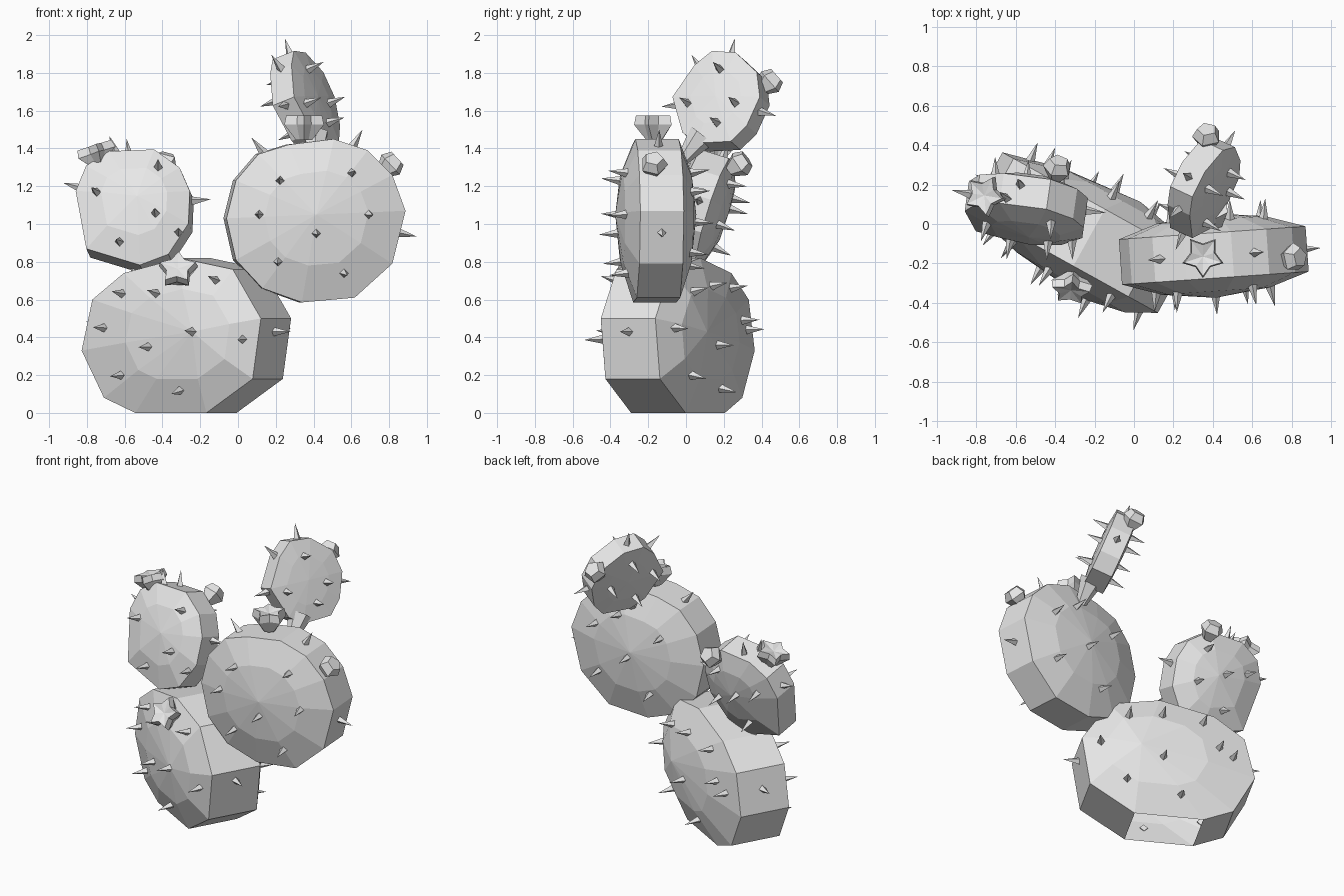
import bpy, bmesh
from math import radians, cos, sin, pi
from mathutils import Vector, Matrix
from mathutils.bvhtree import BVHTree

cube = bpy.data.objects.get("Cube")
if cube:
    bpy.data.objects.remove(cube, do_unlink=True)

grey = bpy.data.materials.new("plain_grey")
grey.use_nodes = True
grey.diffuse_color = (0.8, 0.8, 0.8, 1)
grey.node_tree.nodes["Principled BSDF"].inputs["Base Color"].default_value = grey.diffuse_color


def make_object(name, bm, matrix):
    bmesh.ops.recalc_face_normals(bm, faces=bm.faces)
    mesh = bpy.data.meshes.new(name)
    bm.to_mesh(mesh)
    bm.free()
    mesh.materials.append(grey)
    obj = bpy.data.objects.new(name, mesh)
    bpy.context.collection.objects.link(obj)
    obj.matrix_world = matrix
    return obj


def aim(location, direction):
    """Matrix that stands a +z shape at a location along a direction."""
    turn = Vector(direction).to_track_quat('Z', 'Y').to_matrix().to_4x4()
    return Matrix.Translation(location) @ turn


def bridge(bm, lower, upper):
    for i in range(len(lower)):
        j = (i + 1) % len(lower)
        bm.faces.new((lower[i], lower[j], upper[j], upper[i]))


def fan(bm, ring, tip):
    for i in range(len(ring)):
        bm.faces.new((ring[i], ring[(i + 1) % len(ring)], tip))


def pad(name, centre, yaw, lean, half, peak, bulge, outline, front, back, rim, open_base=False):
    """Faceted disc with a flat rim and shallow domed faces, plus its spines."""
    matrix = (Matrix.Translation(centre) @ Matrix.Rotation(radians(yaw), 4, 'Z')
              @ Matrix.Rotation(radians(-lean), 4, 'X'))
    bm = bmesh.new()
    rings = []
    for side in (-1, 1):
        ring = [bm.verts.new((u, side * half, w)) for u, w in outline]
        tip = bm.verts.new((peak[0], side * (half + bulge), peak[1]))
        dome = []
        for v in ring:
            co = v.co.lerp(tip.co, 0.42)
            co.y = side * (half + bulge * 0.66)
            dome.append(bm.verts.new(co))
        bridge(bm, ring, dome)
        fan(bm, dome, tip)
        rings.append(ring)
    bridge(bm, *rings)
    bmesh.ops.recalc_face_normals(bm, faces=bm.faces)
    if open_base:
        floor = [f for f in bm.faces if all(v.co.z < 0.001 for v in f.verts)]
        bmesh.ops.delete(bm, geom=floor, context='FACES')
    tree = BVHTree.FromBMesh(bm)
    make_object(name, bm, matrix)

    # Spines lean with the surface on the faces and point outwards on the rim
    spots = []
    for side, places in ((-1, front), (1, back)):
        ahead = Vector((0, side, 0))
        for u, w in places:
            hit, normal, _, _ = tree.ray_cast(Vector((u, side * 3, w)), -ahead)
            if hit:
                spots.append((hit, (normal + ahead).normalized()))
    for angle, offset in rim:
        out = Vector((cos(radians(angle)), 0, sin(radians(angle))))
        start = Vector((0, offset, peak[1])) + out * 3
        hit = tree.ray_cast(start, -out)[0]
        if hit:
            spots.append((hit, out))
    spines = bmesh.new()
    for hit, out in spots:
        bmesh.ops.create_cone(spines, cap_ends=True, segments=4, radius1=0.026, radius2=0,
                              depth=0.11, matrix=aim(hit + out * 0.045, out))
    make_object(name + "_spines", spines, matrix)


def flower(name, location, direction, height):
    """Five-pointed cup with a sunken middle."""
    bm = bmesh.new()
    rings = []
    for z, outer, inner in ((0, 0.045, 0.04), (0.62, 0.11, 0.066), (1, 0.1, 0.06)):
        ring = []
        for i in range(10):
            r = inner if i % 2 else outer
            a = i * pi / 5 + pi / 2
            ring.append(bm.verts.new((r * cos(a), r * sin(a), z * height)))
        rings.append(ring)
    bm.faces.new(rings[0])
    bridge(bm, rings[0], rings[1])
    bridge(bm, rings[1], rings[2])
    fan(bm, rings[2], bm.verts.new((0, 0, height * 0.85)))
    make_object(name, bm, aim(location, direction))


def bud(name, location, direction):
    """Closed five-sided bud."""
    bm = bmesh.new()
    rings = []
    for z, r in ((0, 0.035), (0.065, 0.075), (0.115, 0.05)):
        rings.append([bm.verts.new((r * cos(i * pi * 0.4), r * sin(i * pi * 0.4), z))
                      for i in range(5)])
    bm.faces.new(rings[0])
    bridge(bm, rings[0], rings[1])
    bridge(bm, rings[1], rings[2])
    bm.faces.new(rings[2])
    make_object(name, bm, aim(location, direction))


# Base pad, open underneath
pad("base_pad", (-0.28, -0.04, 0), -29, 0, 0.165, (0.2, 0.43), 0.12,
    outline=[(.55, .5), (.38, .76), (.06, .82), (-.28, .74), (-.47, .6), (-.535, .33),
             (-.4, .08), (-.21, 0), (.22, 0), (.5, .18)],
    front=[(-.27, .63), (-.04, .63), (.3, .7), (-.38, .45), (.2, .43), (-.08, .35),
           (.46, .39), (-.27, .2), (.09, .12)],
    back=[(.27, .64), (.06, .67), (-.2, .66), (-.3, .49), (-.39, .44), (.06, .36),
          (.28, .2), (-.06, .13), (.44, .45)],
    rim=[(0, 0), (175, 0), (130, -.06)], open_base=True)

# Left pad
pad("left_pad", (-0.545, 0.075, 1.075), -8, 17, 0.08, (0.03, 0.03), 0.075,
    outline=[(-.31, .08), (-.26, .22), (-.14, .3), (.1, .31), (.24, .21), (.3, .08),
             (.3, -.1), (.2, -.27), (.05, -.33), (-.24, -.24)],
    front=[(-.19, .06), (.13, .2), (.13, -.06), (-.06, -.21), (.25, -.15)],
    back=[(-.18, .1), (.12, .18), (.16, -.04), (-.05, -.17), (-.02, .05)],
    rim=[(163, 0), (112, -.05), (100, .03), (5, .02)])

# Large right pad
pad("right_pad", (0.4, -0.16, 1.03), 4, 0, 0.115, (0, 0.02), 0.1,
    outline=[(-.47, 0), (-.42, .2), (-.3, .34), (-.14, .39), (.1, .42), (.28, .36),
             (.41, .23), (.48, .04), (.41, -.24), (.21, -.42), (-.07, -.445),
             (-.28, -.37), (-.42, -.22)],
    front=[(-.19, .2), (.19, .24), (-.3, .02), (.28, .02), (0, -.08), (-.2, -.23), (.15, -.29)],
    back=[(.1, .24), (.27, .14), (-.2, .15), (.02, -.02), (.25, -.18), (-.12, -.25)],
    rim=[(129, 0), (60, 0), (-12, 0)])

# Small top pad and the stem that carries it
pad("top_pad", (0.35, 0.19, 1.65), 65, 20, 0.066, (0, 0), 0.02,
    outline=[(-.16, .18), (-.07, .26), (.07, .25), (.21, .14), (.25, 0), (.2, -.16),
             (.12, -.25), (-.08, -.26), (-.17, -.2), (-.26, 0)],
    front=[(0, .15), (-.16, -.04), (.12, -.04), (.03, -.15)],
    back=[(0, .15), (-.17, .03), (.12, -.02), (-.08, -.15)],
    rim=[(87, 0), (130, 0), (-14, 0), (185, 0)])
stem = bmesh.new()
bmesh.ops.create_cone(stem, cap_ends=True, segments=6, radius1=0.075, radius2=0.03, depth=0.18)
make_object("top_pad_stem", stem, aim((0.41, 0.03, 1.4), (0.02, -0.55, -0.7)))

# Flowers and buds
flower("base_flower", (-0.31, -0.26, 0.71), (-0.1, -0.8, 0.55), 0.11)
flower("left_flower", (-0.73, 0.14, 1.31), (-0.3, 0.05, 0.9), 0.11)
flower("right_flower", (0.35, -0.165, 1.445), (0, 0, 1), 0.13)
bud("left_bud", (-0.4, 0.23, 1.28), (0.15, 0.7, 0.5))
bud("right_bud", (0.76, -0.17, 1.27), (0.7, 0, 0.65))
bud("top_bud", (0.37, 0.395, 1.71), (0, 0.8, 0.7))
